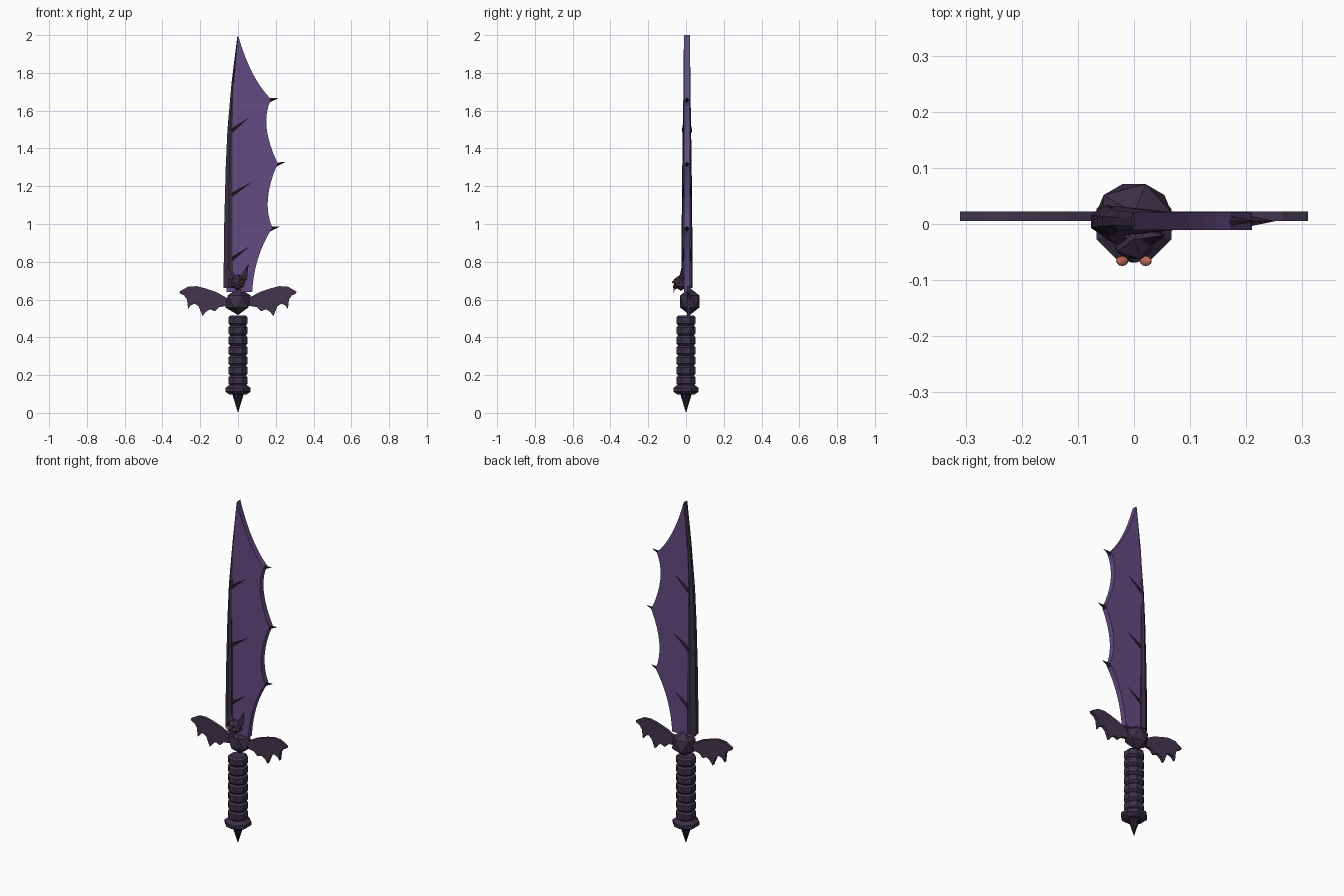
import bpy, bmesh, math
from mathutils import Vector, Matrix

cube = bpy.data.objects.get("Cube")
if cube:
    bpy.data.objects.remove(cube)


def material(name, rgb):
    m = bpy.data.materials.new(name)
    m.use_nodes = True
    m.diffuse_color = (*rgb, 1)
    m.node_tree.nodes["Principled BSDF"].inputs["Base Color"].default_value = (*rgb, 1)
    return m


PURPLE = material("blade purple", (0.125, 0.07, 0.225))
WING = material("wing dusk", (0.055, 0.036, 0.075))
DARK = material("dark plum", (0.045, 0.03, 0.062))
SPIKE = material("spike black", (0.022, 0.014, 0.027))
RED = material("eye red", (0.5, 0.13, 0.1))


def finish(bm, name, mat):
    bmesh.ops.recalc_face_normals(bm, faces=bm.faces)
    me = bpy.data.meshes.new(name)
    bm.to_mesh(me)
    bm.free()
    me.materials.append(mat)
    ob = bpy.data.objects.new(name, me)
    bpy.context.collection.objects.link(ob)
    return ob


def plate(name, outline, y0, y1, mat):
    """Extrude an x-z outline along y."""
    bm = bmesh.new()
    face = bm.faces.new([bm.verts.new((x, y0, z)) for x, z in outline])
    new = bmesh.ops.extrude_face_region(bm, geom=[face])["geom"]
    bmesh.ops.translate(bm, vec=(0, y1 - y0, 0),
                        verts=[v for v in new if isinstance(v, bmesh.types.BMVert)])
    bmesh.ops.triangulate(bm, faces=[f for f in bm.faces if len(f.verts) > 4])
    return finish(bm, name, mat)


def loft(name, rings, mat):
    """Skin a list of equal closed rings and cap both ends."""
    bm = bmesh.new()
    vs = [[bm.verts.new(p) for p in ring] for ring in rings]
    n = len(vs[0])
    for a, b in zip(vs, vs[1:]):
        for i in range(n):
            bm.faces.new((a[i], a[(i + 1) % n], b[(i + 1) % n], b[i]))
    bm.faces.new(vs[0])
    bm.faces.new(vs[-1])
    return finish(bm, name, mat)


def lathe(name, profile, mat, sides=8):
    angles = [math.tau * (i + 0.5) / sides for i in range(sides)]
    return loft(name, [[(r * math.cos(t), r * math.sin(t), z) for t in angles]
                       for r, z in profile], mat)


def spike(name, a, b, r, mat, sides=6, flat=1.0):
    """Cone from base a to point b, optionally flattened in y."""
    a, b = Vector(a), Vector(b)
    bm = bmesh.new()
    rot = (b - a).to_track_quat('Z', 'Y').to_matrix().to_4x4()
    bmesh.ops.create_cone(bm, cap_ends=True, segments=sides, radius1=r, radius2=0,
                          depth=(b - a).length)
    bm.transform(Matrix.Translation((a + b) / 2) @ Matrix.Diagonal((1, flat, 1, 1)) @ rot)
    return finish(bm, name, mat)


def ball(name, centre, size, mat, level=1, tilt=0.0):
    bm = bmesh.new()
    bmesh.ops.create_icosphere(bm, subdivisions=level, radius=1)
    bm.transform(Matrix.Translation(centre) @ Matrix.Rotation(tilt, 4, 'Y')
                 @ Matrix.Diagonal((*size, 1)))
    return finish(bm, name, mat)


def bezier(a, c, b, n=8):
    """Curve points from a up to, but not including, b."""
    return [tuple((1 - t) ** 2 * p + 2 * t * (1 - t) * q + t * t * r
                  for p, q, r in zip(a, c, b)) for t in (i / n for i in range(n))]


MID = 0.005

# Blade with a scalloped cutting edge
tip, heel = (0, 2.0), (0.075, 0.64)
points = [(0.175, 1.66), (0.21, 1.32), (0.182, 0.98)]
outline = (bezier(tip, (0.065, 1.77), points[0])
           + bezier(points[0], (0.11, 1.53), points[1])
           + bezier(points[1], (0.12, 1.12), points[2])
           + bezier(points[2], (0.085, 0.83), heel)
           + [heel, (-0.06, 0.64)]
           + bezier((-0.06, 0.66), (-0.06, 1.4), tip)[1:])
plate("blade", outline, MID - 0.016, MID + 0.016, PURPLE)

# Faceted spine along the back of the blade
rings = []
for z, left, right, t in [(0.66, -0.077, -0.027, 0.03), (1.0, -0.073, -0.029, 0.028),
                          (1.3, -0.065, -0.03, 0.025), (1.5, -0.056, -0.03, 0.022),
                          (1.75, -0.034, -0.021, 0.018), (1.99, -0.004, 0.001, 0.0165)]:
    mid = left + (right - left) * 0.55
    rings.append([(left, MID - t * 0.4, z), (mid, MID - t, z), (right, MID - t * 0.8, z),
                  (right, MID + t * 0.8, z), (mid, MID + t, z), (left, MID + t * 0.4, z)])
loft("spine", rings, DARK)

# Claws on the scallop points, and ribs reaching out of the spine
for i, (x, z) in enumerate(points):
    spike(f"edge_claw_{i}", (x - 0.012, MID, z - 0.006), (x + 0.042, MID, z + 0.008),
          0.012, SPIKE)
for i, (z, length) in enumerate([(1.49, 0.085), (1.15, 0.1), (0.81, 0.09)]):
    for side, y in (("front", MID - 0.016), ("back", MID + 0.016)):
        spike(f"rib_{side}_{i}", (-0.035, y, z), (-0.03 + length, y, z + 0.07), 0.012,
              SPIKE, 5, 1.0)

# Faceted guard ball
ball("guard_ball", (0, 0.02, 0.59), (0.075, 0.06, 0.072), DARK)

# Wings of the guard
wing = [(0.045, 0.6), (0.065, 0.612), (0.115, 0.64), (0.175, 0.66), (0.22, 0.671),
        (0.265, 0.668), (0.31, 0.642), (0.307, 0.632), (0.285, 0.622), (0.27, 0.6),
        (0.264, 0.55), (0.25, 0.57), (0.228, 0.578), (0.208, 0.563), (0.187, 0.512),
        (0.17, 0.535), (0.148, 0.548), (0.122, 0.538), (0.1, 0.56), (0.05, 0.568)]
for name, s in (("left", 1), ("right", -1)):
    plate(f"{name}_wing", [(s * x, z) for x, z in wing], 0.005, 0.022, WING)

# Bat head with ears, eyes and fangs
ball("head", (0, -0.027, 0.69), (0.043, 0.042, 0.044), DARK)
ball("snout", (0, -0.055, 0.668), (0.02, 0.016, 0.014), DARK)
for name, s in (("left", 1), ("right", -1)):
    spike(f"{name}_ear", (s * 0.028, -0.025, 0.71), (s * 0.056, -0.018, 0.79), 0.022,
          DARK, 5, 0.6)
    ball(f"{name}_eye", (s * 0.021, -0.066, 0.693), (0.012, 0.009, 0.006), RED, 2, -s * 0.45)
    spike(f"{name}_fang", (s * 0.013, -0.062, 0.662), (s * 0.015, -0.066, 0.632), 0.005,
          RED, 5)

# Ringed grip
profile, low, pitch = [], 0.145, 0.053
for i in range(7):
    z = low + i * pitch
    profile += [(0.044, z), (0.055, z + 0.011), (0.055, z + pitch - 0.011),
                (0.044, z + pitch - 0.001)]
lathe("grip", profile, DARK)

# Pommel collar and point
lathe("pommel", [(0.05, 0.098), (0.072, 0.112), (0.072, 0.132), (0.05, 0.148)], DARK)
spike("pommel_point", (0, 0, 0.105), (0, 0, 0), 0.032, SPIKE, 8)
